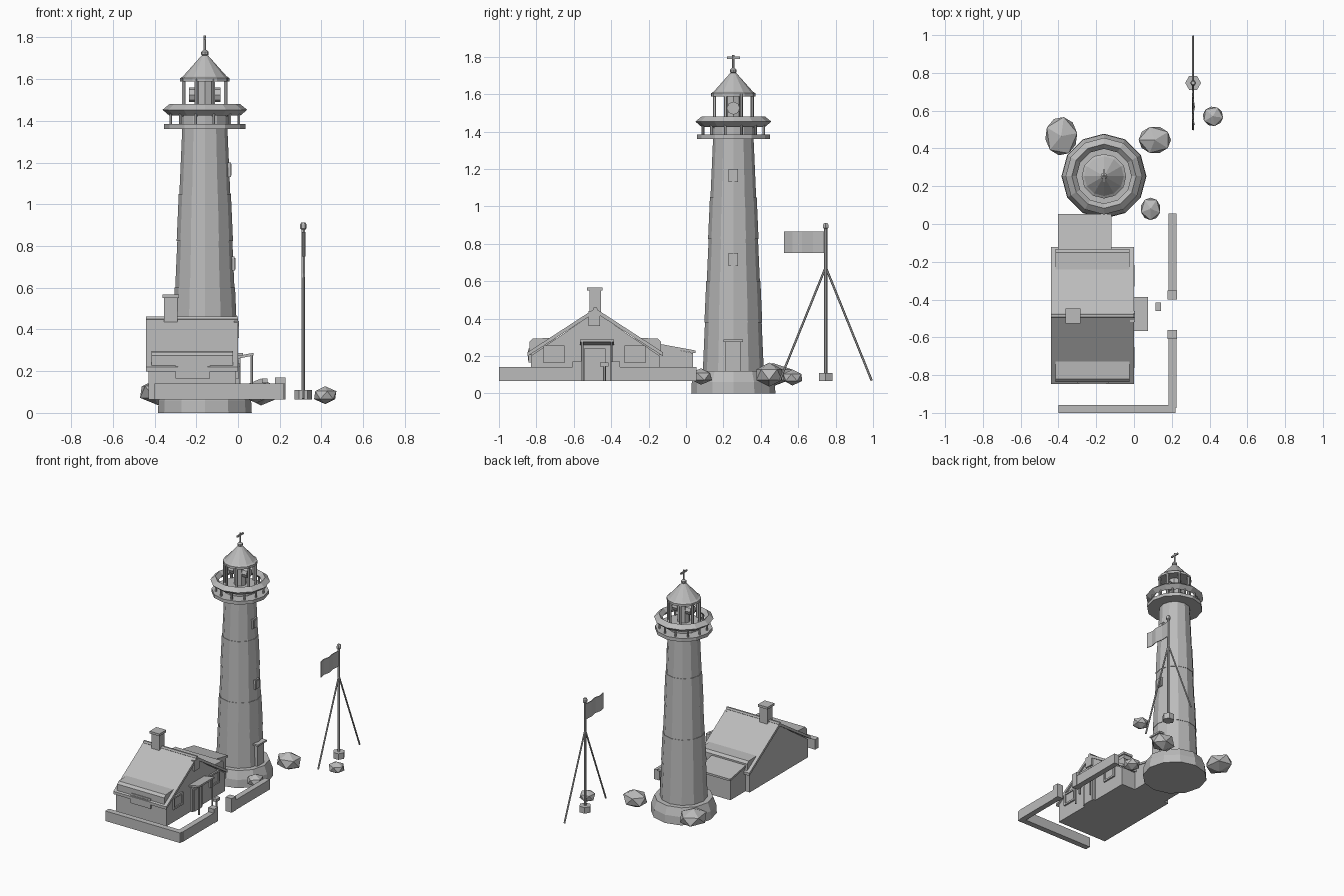
import bpy, bmesh, math, random
from mathutils import Vector, Matrix

if "Cube" in bpy.data.objects:
    bpy.data.objects.remove(bpy.data.objects["Cube"])

random.seed(4)
GREY = bpy.data.materials.new("plain_grey")
GREY.diffuse_color = (0.5, 0.5, 0.5, 1)
GREY.use_nodes = True
GREY.node_tree.nodes["Principled BSDF"].inputs["Base Color"].default_value = GREY.diffuse_color


def finish(name, bm):
    bmesh.ops.recalc_face_normals(bm, faces=bm.faces[:])
    me = bpy.data.meshes.new(name)
    bm.to_mesh(me)
    bm.free()
    me.materials.append(GREY)
    ob = bpy.data.objects.new(name, me)
    bpy.context.collection.objects.link(ob)
    return ob


def box(name, x0, x1, y0, y1, z0, z1):
    bm = bmesh.new()
    bmesh.ops.create_cube(bm, size=1)
    for v in bm.verts:
        v.co = ((x0 + x1) / 2 + v.co.x * (x1 - x0),
                (y0 + y1) / 2 + v.co.y * (y1 - y0),
                (z0 + z1) / 2 + v.co.z * (z1 - z0))
    return finish(name, bm)


def lathe(name, cx, cy, profile, sides=12, closed=False):
    """Turn an (r, z) profile about a vertical axis; cap it unless it is a closed loop."""
    bm = bmesh.new()
    rings = [[bm.verts.new((cx + r * math.cos(2 * math.pi * i / sides),
                            cy + r * math.sin(2 * math.pi * i / sides), z))
              for i in range(sides)] for r, z in profile]
    pairs = list(zip(rings, rings[1:]))
    if closed:
        pairs.append((rings[-1], rings[0]))
    for a, b in pairs:
        for i in range(sides):
            j = (i + 1) % sides
            bm.faces.new((a[i], a[j], b[j], b[i]))
    if not closed:
        bm.faces.new(rings[0])
        bm.faces.new(rings[-1])
    return finish(name, bm)


def prism(name, axis, a, b, pts):
    """Extrude a 2D outline: along x the points are (y, z), along y they are (x, z)."""
    bm = bmesh.new()
    place = (lambda t, p: (t, *p)) if axis == "x" else (lambda t, p: (p[0], t, p[1]))
    lo = [bm.verts.new(place(a, p)) for p in pts]
    hi = [bm.verts.new(place(b, p)) for p in pts]
    bm.faces.new(lo)
    bm.faces.new(hi)
    for i in range(len(pts)):
        j = (i + 1) % len(pts)
        bm.faces.new((lo[i], lo[j], hi[j], hi[i]))
    return finish(name, bm)


def rod(name, p, q, r, sides=6):
    p, q = Vector(p), Vector(q)
    d = q - p
    bm = bmesh.new()
    bmesh.ops.create_cone(bm, cap_ends=True, segments=sides, radius1=r, radius2=r, depth=d.length)
    rot = Vector((0, 0, 1)).rotation_difference(d).to_matrix().to_4x4()
    bm.transform(Matrix.Translation((p + q) / 2) @ rot)
    return finish(name, bm)


def window(name, x, y0, y1, z0, z1):
    """Frame and pane on a wall that faces +x."""
    t = 0.013
    box(name + "_pane", x - 0.01, x + 0.004, y0 + t, y1 - t, z0 + t, z1 - t)
    for y in (y0, y1 - t):
        box(name + "_side", x - 0.01, x + 0.012, y, y + t, z0, z1)
    for z in (z0, z1 - t):
        box(name + "_rail", x - 0.01, x + 0.012, y0, y1, z, z + t)


# Tower: plinth and stacked tapering bands
TX, TY = -0.159, 0.253
lathe("tower_plinth", TX, TY, [(0.225, 0), (0.222, 0.06), (0.2, 0.12)])
levels = [0.12, 0.38, 0.6, 0.825, 1.05, 1.37]
for i, (z0, z1) in enumerate(zip(levels, levels[1:])):
    rad = lambda z: 0.163 - 0.055 * (z - 0.12) / 1.25
    step = 0.003 if i % 2 else 0
    lathe("tower_band", TX, TY, [(rad(z0) + step, z0), (rad(z1) + step, z1)])

# Tower windows and door on the +x side
for z, x in ((0.68, -0.022), (1.13, -0.04)):
    box("tower_window", x - 0.03, x + 0.006, 0.228, 0.277, z, z + 0.07)
    box("tower_window_pane", x - 0.03, x + 0.01, 0.236, 0.269, z + 0.008, z + 0.062)
box("tower_door", -0.06, 0.012, 0.212, 0.292, 0.12, 0.275)
box("tower_door_lintel", -0.06, 0.025, 0.2, 0.305, 0.275, 0.288)

# Gallery: floor, posts and diamond-section rail
lathe("gallery_floor", TX, TY, [(0.195, 1.36), (0.195, 1.385)])
lathe("gallery_rail", TX, TY, [(0.203, 1.453), (0.17, 1.48), (0.145, 1.453), (0.17, 1.425)], closed=True)
for i in range(12):
    a = math.pi * (i + 0.5) / 6
    x, y = TX + 0.168 * math.cos(a), TY + 0.168 * math.sin(a)
    rod("gallery_post", (x, y, 1.38), (x, y, 1.435), 0.007)

# Lantern: sill, corner posts, lamp and lenses
lathe("lantern_sill", TX, TY, [(0.115, 1.385), (0.115, 1.43)])
for i in range(8):
    a = math.pi * (i + 0.5) / 4
    x, y = TX + 0.109 * math.cos(a), TY + 0.109 * math.sin(a)
    rod("lantern_post", (x, y, 1.42), (x, y, 1.6), 0.009)
lathe("lamp", TX, TY, [(0.044, 1.42), (0.044, 1.6)], 8)
for s in (-1, 1):
    rod("lens", (TX + s * 0.035, TY, 1.525), (TX + s * 0.075, TY, 1.525), 0.035, 8)

# Lantern roof and weather vane
lathe("lantern_roof", TX, TY, [(0.118, 1.588), (0.118, 1.605), (0.105, 1.613), (0.016, 1.713)])
lathe("finial", TX, TY, [(0.008, 1.71), (0.018, 1.718), (0.018, 1.73), (0.008, 1.74)], 8)
rod("vane_rod", (TX, TY, 1.73), (TX, TY, 1.81), 0.006)
box("vane_arm", TX - 0.005, TX + 0.005, TY - 0.035, TY + 0.035, 1.788, 1.8)

# House body, roof slopes and ridge
RY = -0.485
prism("house_body", "x", -0.43, -0.01,
      [(-0.83, 0.065), (-0.83, 0.2), (RY, 0.435), (-0.14, 0.2), (-0.14, 0.065)])
for s in (-1, 1):
    prism("roof_slope", "x", -0.44, 0.0,
          [(RY, 0.455), (RY, 0.432), (RY + s * 0.363, 0.198), (RY + s * 0.363, 0.219)])
    # Raised shed strip above each eave
    prism("eave_dormer", "x", -0.415, -0.025,
          [(RY + s * y, z) for y, z in ((0.2, 0.29), (0.235, 0.297), (0.335, 0.292),
                                       (0.352, 0.275), (0.352, 0.205), (0.3, 0.2))])
rod("ridge_cap", (-0.44, RY, 0.45), (0.0, RY, 0.45), 0.013)
box("gable_vent", -0.02, 0.004, -0.52, -0.46, 0.36, 0.44)

# Chimney
box("chimney", -0.355, -0.29, -0.515, -0.455, 0.4, 0.55)
box("chimney_cap", -0.363, -0.282, -0.528, -0.447, 0.55, 0.567)

# Front window box, gable windows and door
box("front_window_frame", -0.3, -0.135, -0.842, -0.82, 0.165, 0.24)
box("front_window_pane", -0.288, -0.147, -0.845, -0.83, 0.177, 0.228)
window("gable_window", -0.01, -0.762, -0.65, 0.163, 0.257)
window("gable_window", -0.01, -0.33, -0.217, 0.163, 0.257)
box("door_frame", -0.02, 0.006, -0.545, -0.43, 0.065, 0.24)
box("door", -0.02, 0.012, -0.53, -0.445, 0.065, 0.225)

# Porch canopy and post
prism("porch_roof", "y", -0.567, -0.386, [(-0.01, 0.258), (0.075, 0.275), (0.075, 0.288), (-0.01, 0.272)])
for y in (-0.555, -0.398):
    rod("porch_post", (0.066, y, 0.065), (0.066, y, 0.275), 0.006)

# Rear annex with lean-to roof
prism("annex", "x", -0.395, -0.125, [(-0.16, 0.065), (-0.16, 0.255), (0.038, 0.215), (0.038, 0.065)])
prism("annex_roof", "x", -0.402, -0.12, [(-0.16, 0.253), (-0.16, 0.268), (0.052, 0.229), (0.052, 0.214)])

# Small post by the path
rod("path_post", (0.128, -0.437, 0.065), (0.128, -0.437, 0.15), 0.008)
box("path_post_head", 0.115, 0.142, -0.46, -0.415, 0.143, 0.165)

# Garden wall and gate pillars
box("wall_front", -0.4, 0.22, -1.0, -0.957, 0.065, 0.14)
box("wall_side_front", 0.183, 0.225, -0.975, -0.6, 0.065, 0.14)
box("wall_side_back", 0.183, 0.225, -0.36, 0.055, 0.065, 0.14)
for y in (-0.608, -0.4):
    box("gate_pillar", 0.178, 0.228, y, y + 0.048, 0.065, 0.17)

# Flagpole, stays and flag
FX, FY = 0.313, 0.747
lathe("flagpole_base", FX, FY, [(0.042, 0.065), (0.042, 0.11)], 6)
rod("flagpole", (FX, FY, 0.1), (FX, FY, 0.89), 0.009)
lathe("flagpole_knob", FX, FY, [(0.01, 0.878), (0.016, 0.885), (0.016, 0.903), (0.01, 0.912)], 6)
for s in (-1, 1):
    rod("stay", (FX, FY, 0.675), (FX, FY + s * 0.246, 0.068), 0.006)
wave = [(0.525, 0.006), (0.57, -0.004), (0.62, 0.007), (0.68, -0.003), (0.738, 0)]
for i, (a, b) in enumerate(zip(wave, wave[1:])):
    bm = bmesh.new()
    vs = [bm.verts.new((FX + w + t, y, z)) for t in (-0.003, 0.003)
          for (y, w), z in ((a, 0.75), (b, 0.75), (b, 0.866), (a, 0.866))]
    bm.faces.new(vs[:4])
    bm.faces.new(vs[4:])
    for k in range(4):
        m = (k + 1) % 4
        bm.faces.new((vs[k], vs[m], vs[m + 4], vs[k + 4]))
    finish("flag", bm)

# Faceted rocks
for x, y, z, rx, ry, rz in ((-0.385, 0.465, 0.1, 0.092, 0.11, 0.06), (0.11, 0.445, 0.1, 0.092, 0.078, 0.062),
                            (0.418, 0.57, 0.085, 0.058, 0.056, 0.041), (0.088, 0.08, 0.09, 0.057, 0.064, 0.042)):
    bm = bmesh.new()
    bmesh.ops.create_icosphere(bm, subdivisions=1, radius=1.04,
                               matrix=Matrix.Rotation(random.uniform(0, 6), 4, "Z"))
    for v in bm.verts:
        v.co = (x + v.co.x * rx, y + v.co.y * ry, z + v.co.z * rz)
    finish("rock", bm)
